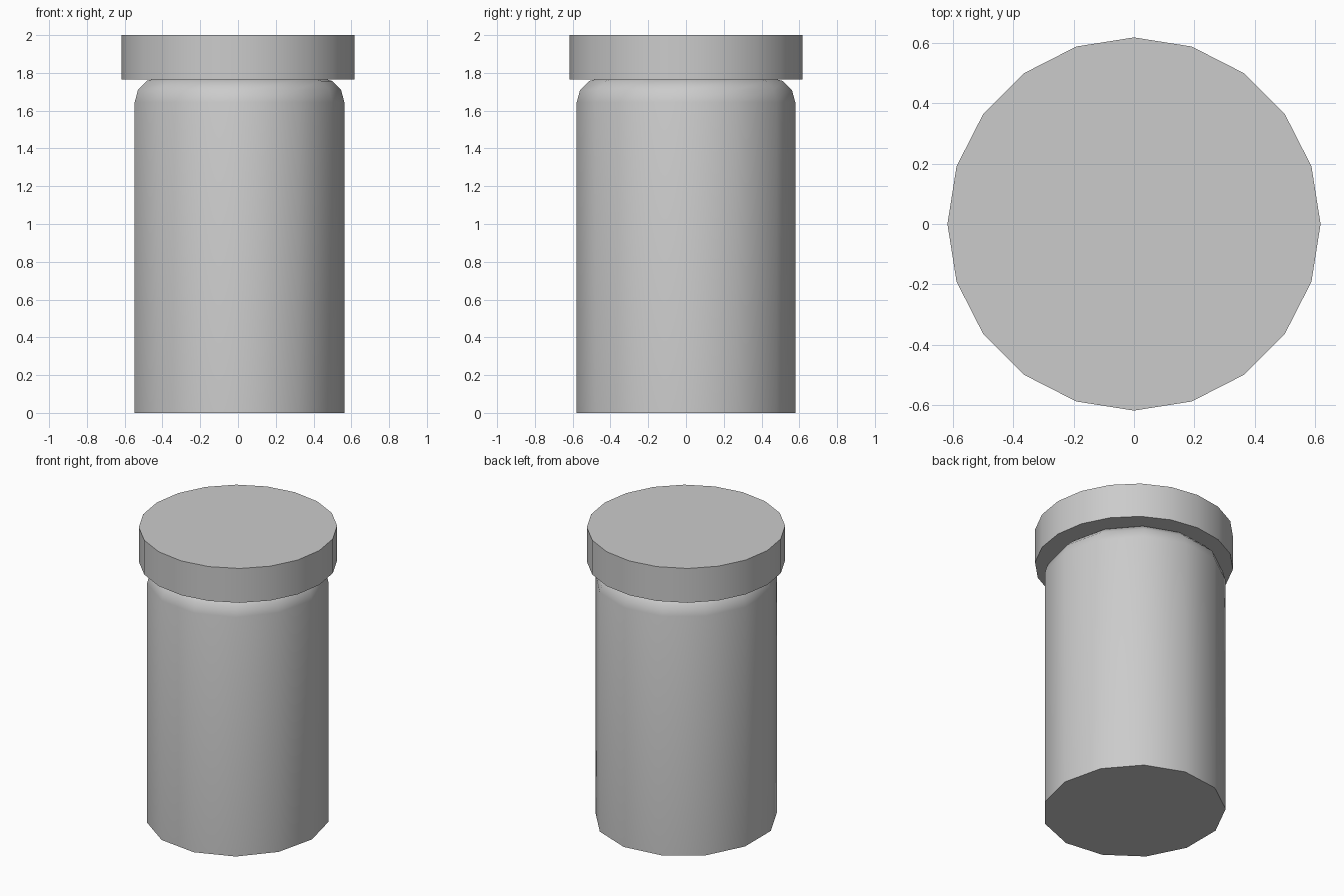
import bpy, math

if "Cube" in bpy.data.objects:
    bpy.data.objects.remove(bpy.data.objects["Cube"])


def lathe(name, profile, sides, sx=1.0, sy=1.0):
    """Closed solid from (radius, z) rings, first vertex on +x, smooth sides and flat caps."""
    verts, faces = [], []
    for r, z in profile:
        for i in range(sides):
            a = 2 * math.pi * i / sides
            verts.append((r * sx * math.cos(a), r * sy * math.sin(a), z))
    for k in range(len(profile) - 1):
        for i in range(sides):
            j = (i + 1) % sides
            a, b = k * sides, (k + 1) * sides
            faces.append((a + i, a + j, b + j, b + i))
    faces.append(tuple(reversed(range(sides))))
    top = (len(profile) - 1) * sides
    faces.append(tuple(range(top, top + sides)))
    mesh = bpy.data.meshes.new(name)
    mesh.from_pydata(verts, [], faces)
    obj = bpy.data.objects.new(name, mesh)
    bpy.context.collection.objects.link(obj)
    bpy.ops.object.select_all(action='DESELECT')
    obj.select_set(True)
    bpy.context.view_layer.objects.active = obj
    bpy.ops.object.shade_smooth_by_angle(angle=math.radians(40))
    return obj


# Jar body: slightly oval, 13 sides, rounded shoulder under the lid
R, ROUND, SHOULDER_Z = 0.563, 0.13, 1.645
profile = [(R, 0.0)]
for step in range(4):
    t = math.radians(30 * step)
    profile.append((R - ROUND + ROUND * math.cos(t), SHOULDER_Z + ROUND * math.sin(t)))
lathe("jar_body", profile, 13, sy=1.035)

# Lid: flat 20-sided disc
lathe("lid", [(0.618, 1.764), (0.618, 2.0)], 20)
